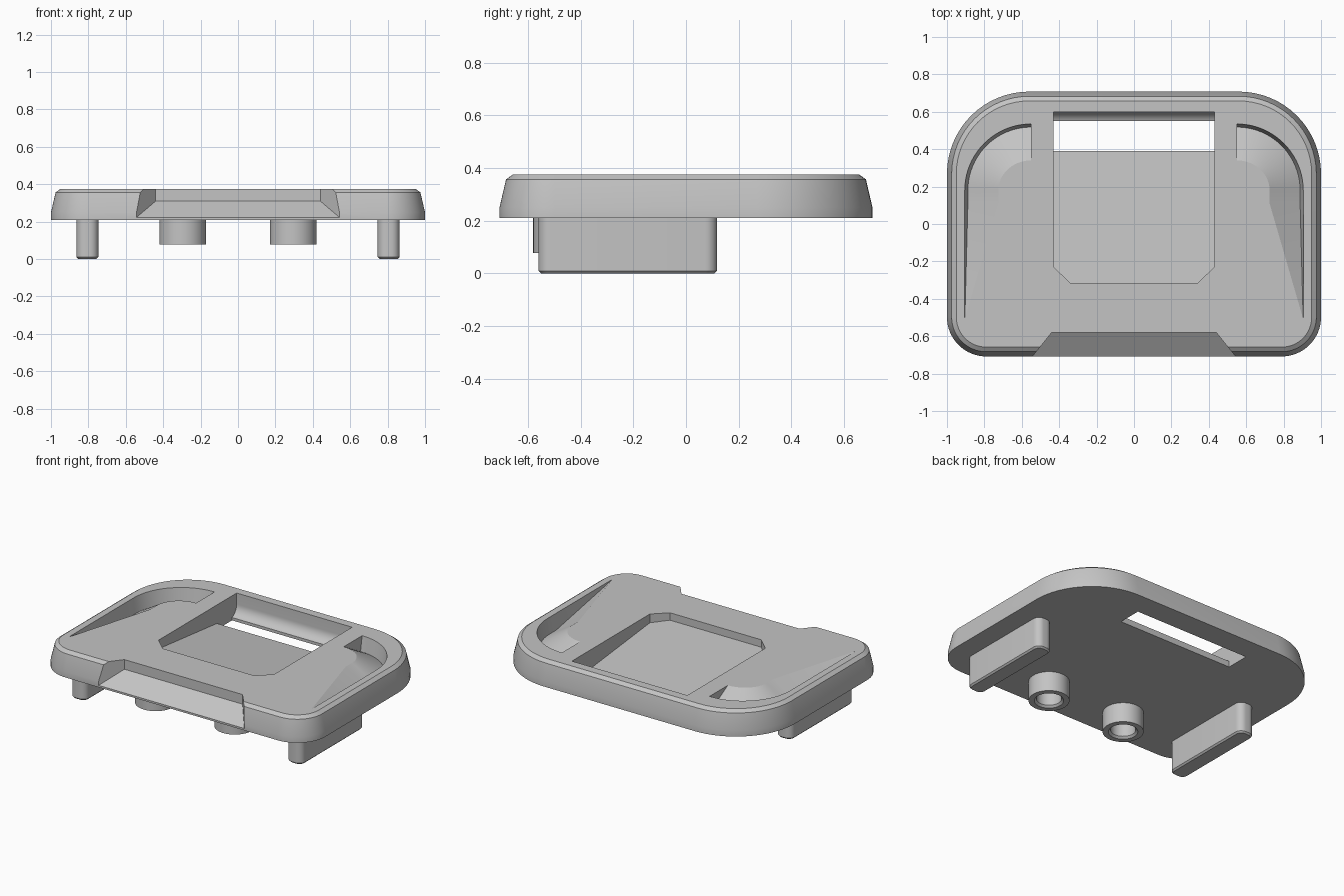
import bpy, bmesh
from math import sin, cos, pi, radians

old = bpy.data.objects.get("Cube")
if old:
    bpy.data.objects.remove(old, do_unlink=True)

grey = bpy.data.materials.new("satin grey")
grey.use_nodes = True
grey.diffuse_color = (0.55, 0.55, 0.55, 1)
grey.node_tree.nodes["Principled BSDF"].inputs["Base Color"].default_value = (0.55, 0.55, 0.55, 1)

BASE, TOP = 0.21, 0.375


def loft(name, rings, close_rings=False):
    """Skin matching rings of points; cap the ends or join last to first."""
    bm = bmesh.new()
    loops = [[bm.verts.new(p) for p in ring] for ring in rings]
    pairs = list(zip(loops, loops[1:]))
    if close_rings:
        pairs.append((loops[-1], loops[0]))
    else:
        bm.faces.new(loops[0][::-1])
        bm.faces.new(loops[-1])
    n = len(loops[0])
    for a, b in pairs:
        for i in range(n):
            j = (i + 1) % n
            bm.faces.new((a[i], a[j], b[j], b[i]))
    bmesh.ops.recalc_face_normals(bm, faces=bm.faces[:])
    mesh = bpy.data.meshes.new(name)
    bm.to_mesh(mesh)
    bm.free()
    mesh.materials.append(grey)
    ob = bpy.data.objects.new(name, mesh)
    bpy.context.collection.objects.link(ob)
    return ob


def rounded(x0, x1, y0, y1, r_front, r_back, inset, z, steps=16):
    """Rounded rectangle with separate front and back corner radii."""
    corners = [(x1 - r_back, y1 - r_back, r_back, 0), (x0 + r_back, y1 - r_back, r_back, 1),
               (x0 + r_front, y0 + r_front, r_front, 2), (x1 - r_front, y0 + r_front, r_front, 3)]
    ring = []
    for cx, cy, r, q in corners:
        for i in range(steps + 1):
            a = (q + i / steps) * pi / 2
            ring.append((cx + (r - inset) * cos(a), cy + (r - inset) * sin(a), z))
    return ring


def sloped_prism(name, outline, floor, top):
    return loft(name, [[(x, y, floor(y)) for x, y in outline],
                       [(x, y, top) for x, y in outline]])


def cut(target, cutter):
    mod = target.modifiers.new("cut", 'BOOLEAN')
    mod.operation, mod.solver, mod.object = 'DIFFERENCE', 'EXACT', cutter
    bpy.context.view_layer.objects.active = target
    bpy.ops.object.modifier_apply(modifier=mod.name)
    bpy.data.objects.remove(cutter, do_unlink=True)


def mirror_x(half):
    return half + [(-x, y) for x, y in reversed(half)]


# Main plate: drafted wall with a bevelled top edge
plate = loft("plate", [rounded(-1, 1, -0.708, 0.708, 0.21, 0.44, inset, z) for inset, z in
                       ((0, BASE), (0, 0.25), (0.025, 0.357), (0.05, TOP))])

# Central recess with a floor falling towards the back
cut(plate, sloped_prism("recess_cutter", mirror_x([(0.43, 0.55), (0.43, -0.23), (0.34, -0.315)]),
                        lambda y: 0.325 - 0.106 * (y + 0.315), 0.5))

# Through slot and rounded back wall
cut(plate, sloped_prism("slot_cutter", mirror_x([(0.43, 0.55), (0.43, 0.39)]), lambda y: 0.1, 0.5))
groove = [(0.5, 0.5), (0.6, 0.5)]
groove += [(0.525 + 0.075 * cos(a), 0.3 - 0.075 * sin(a))
           for a in (radians(75) * i / 10 for i in range(11))] + [(0.5, 0.228)]
cut(plate, loft("groove_cutter", [[(x, y, z) for y, z in groove] for x in (-0.43, 0.43)]))

# Front notch with a ramp
cut(plate, sloped_prism("notch_cutter", mirror_x([(0.44, -0.58), (0.696, -0.9)]),
                        lambda y: 0.31 + 0.68 * (y + 0.58), 0.5))


# Side finger pockets: flat ramp, then a conical sweep round the back corner
def pocket_section(side, outer, inner, foot, depth):
    k = 0.25
    ext = [q + (q - f) * k for q, f in zip(inner, foot)]
    pts = [(*foot, TOP - depth), (*outer, TOP), (*outer, TOP + 0.1), (*ext, TOP + depth * k)]
    return [(side * x, y, z) for x, y, z in pts]


for side in (-1, 1):
    rings = [pocket_section(side, (0.905, -0.5), (0.902, -0.5), (0.904, -0.5), 0.002),
             pocket_section(side, (0.905, 0.11), (0.725, 0.11), (0.888, 0.11), 0.1)]
    for i in range(21):
        a = pi / 2 * i / 20
        c, s = cos(a), sin(a)
        rings.append(pocket_section(side, (0.55 + 0.355 * c, 0.18 + 0.355 * s),
                                    (0.55 + 0.175 * c, 0.18 + 0.16 * s),
                                    (0.55 + 0.338 * c, 0.18 + 0.338 * s), 0.1))
    cut(plate, loft("pocket_cutter", rings))

parts = [plate]

# Fins and hollow bosses underneath
for side, label in ((-1, "right"), (1, "left")):
    x = 0.805 * side
    parts.append(loft(label + "_fin", [rounded(x - 0.058, x + 0.058, -0.56, 0.118, 0.045, 0.045, inset, z, 8)
                                       for inset, z in ((0.01, 0), (0, 0.01), (0, BASE + 0.005))]))
    profile = [(0.125, BASE + 0.003), (0.125, 0.077), (0.09, 0.077), (0.077, 0.09),
               (0.077, BASE - 0.005), (0.001, BASE - 0.005), (0.001, BASE + 0.003)]
    parts.append(loft(label + "_boss", [[(0.295 * side + r * cos(a), -0.455 + r * sin(a), z) for r, z in profile]
                                        for a in (2 * pi * i / 48 for i in range(48))], close_rings=True))

for ob in parts:
    bpy.ops.object.select_all(action='DESELECT')
    ob.select_set(True)
    bpy.context.view_layer.objects.active = ob
    bpy.ops.object.shade_smooth_by_angle(angle=radians(20))
